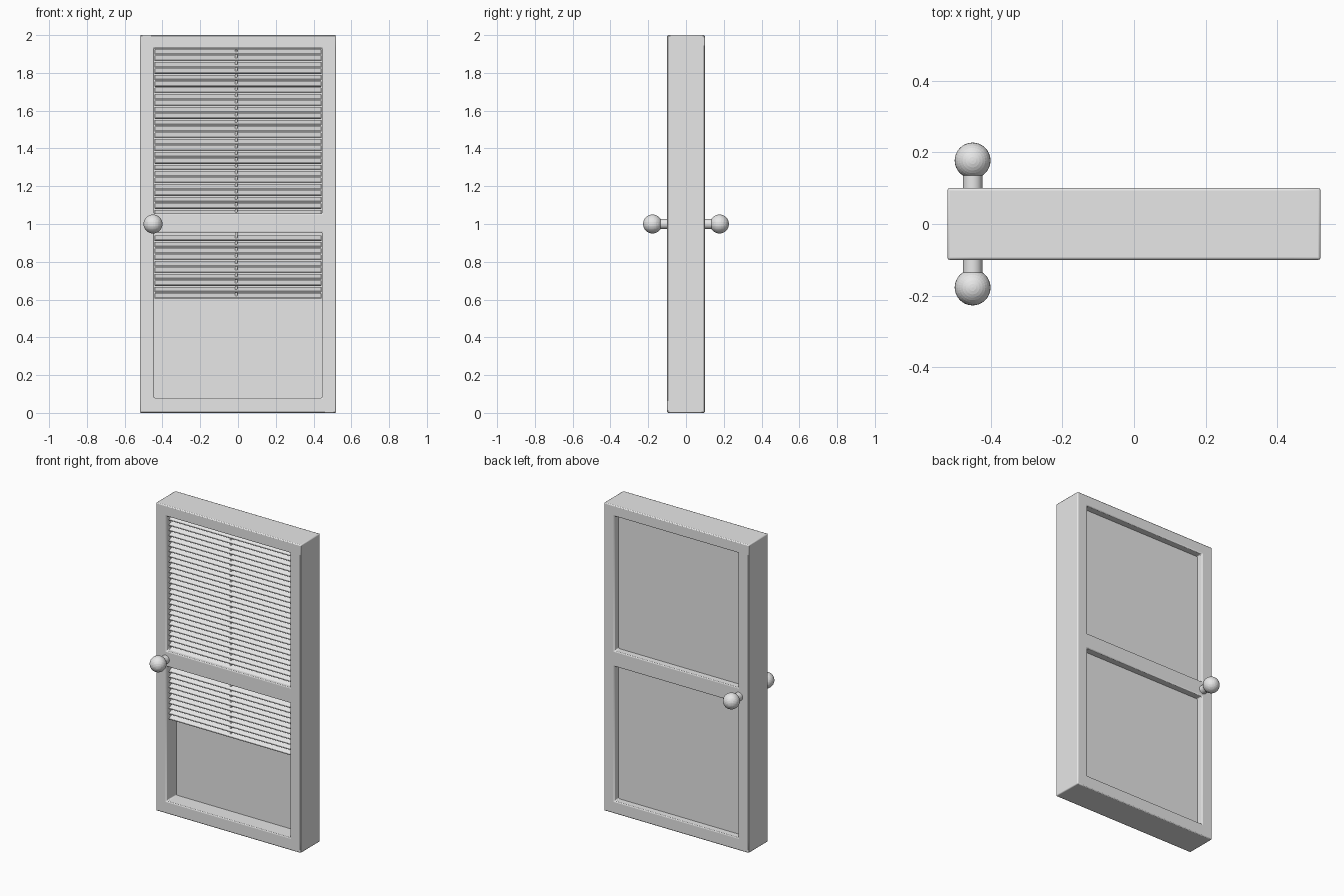
import bpy
import bmesh
from math import radians, atan2
from mathutils import Matrix

if "Cube" in bpy.data.objects:
    bpy.data.objects.remove(bpy.data.objects["Cube"], do_unlink=True)

grey = bpy.data.materials.new("plain grey")
grey.use_nodes = True
COLOUR = (0.8, 0.8, 0.8, 1)
grey.diffuse_color = COLOUR
grey.node_tree.nodes["Principled BSDF"].inputs["Base Color"].default_value = COLOUR


def make(name, bm):
    bmesh.ops.recalc_face_normals(bm, faces=bm.faces)
    mesh = bpy.data.meshes.new(name)
    bm.to_mesh(mesh)
    bm.free()
    mesh.materials.append(grey)
    obj = bpy.data.objects.new(name, mesh)
    bpy.context.collection.objects.link(obj)
    return obj


def smooth(obj, angle=40):
    bpy.ops.object.select_all(action='DESELECT')
    obj.select_set(True)
    bpy.context.view_layer.objects.active = obj
    bpy.ops.object.shade_smooth_by_angle(angle=radians(angle))


def bevel(obj, width, segments):
    mod = obj.modifiers.new("soft edges", 'BEVEL')
    mod.width = width
    mod.segments = segments
    mod.limit_method = 'ANGLE'


def box(name, size, centre, tilt=0):
    bm = bmesh.new()
    matrix = Matrix.Translation(centre) @ Matrix.Rotation(tilt, 4, 'X') @ Matrix.Diagonal((*size, 1))
    bmesh.ops.create_cube(bm, size=1, matrix=matrix)
    return make(name, bm)


# Door frame with a middle rail: a panel grid with two openings, extruded
xs = [-0.52, -0.445, 0.445, 0.52]
zs = [0, 0.08, 0.955, 1.055, 1.93, 2]
bm = bmesh.new()
grid = [[bm.verts.new((x, -0.1, z)) for z in zs] for x in xs]
for i in range(3):
    for j in range(5):
        if i == 1 and j in (1, 3):
            continue
        bm.faces.new((grid[i][j], grid[i + 1][j], grid[i + 1][j + 1], grid[i][j + 1]))
front = list(bm.faces)
new = bmesh.ops.extrude_face_region(bm, geom=front, use_keep_orig=True)["geom"]
bmesh.ops.translate(bm, vec=(0, 0.2, 0), verts=[v for v in new if isinstance(v, bmesh.types.BMVert)])
frame = make("door_frame", bm)
bevel(frame, 0.006, 2)
smooth(frame)

# Glass panes
for name, low, high in (("lower_pane", 0.07, 0.965), ("upper_pane", 1.045, 1.94)):
    box(name, (0.91, 0.05, high - low), (0, 0.03, (low + high) / 2))

# Blind slats, tilted with the front edge down
PITCH, DEPTH, RISE = 0.034, 0.05, 0.024
tilt = atan2(RISE, DEPTH)
for i in range(39):
    z = 1.911 - i * PITCH
    if 0.95 < z < 1.06:
        continue
    slat = box(f"blind_slat_{i + 1}", (0.884, 0.056, 0.007), (0, -0.055, z), tilt)
    bevel(slat, 0.002, 1)

# Blind cord
bm = bmesh.new()
bmesh.ops.create_cone(bm, cap_ends=True, segments=12, radius1=0.007, radius2=0.007, depth=1.31,
                      matrix=Matrix.Translation((-0.01, -0.055, 1.265)))
smooth(make("blind_cord", bm))

# Door knobs on both sides
for name, side in (("front", -1), ("back", 1)):
    bm = bmesh.new()
    bmesh.ops.create_uvsphere(bm, u_segments=32, v_segments=16, radius=0.05,
                              matrix=Matrix.Translation((-0.45, side * 0.177, 1)))
    make(name + "_knob", bm)
    bm = bmesh.new()
    bmesh.ops.create_cone(bm, cap_ends=True, segments=32, radius1=0.027, radius2=0.027, depth=0.08,
                          matrix=Matrix.Translation((-0.45, side * 0.11, 1)) @ Matrix.Rotation(radians(90), 4, 'X'))
    smooth(make(name + "_knob_stem", bm))
